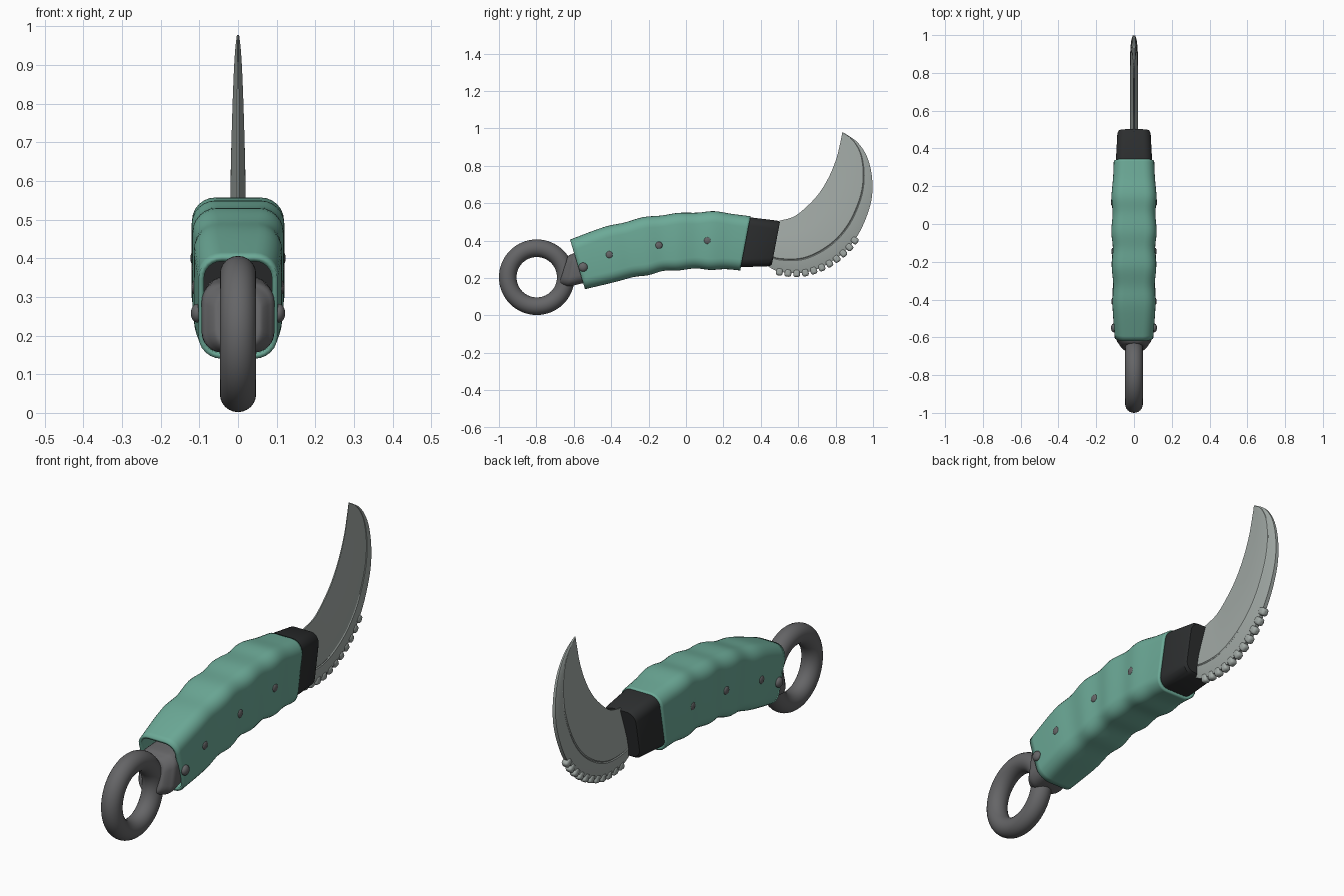
import bpy, bmesh, math
from mathutils import Vector

if "Cube" in bpy.data.objects:
    bpy.data.objects.remove(bpy.data.objects["Cube"])


def material(name, rgb):
    m = bpy.data.materials.new(name)
    m.diffuse_color = (*rgb, 1)
    m.use_nodes = True
    m.node_tree.nodes["Principled BSDF"].inputs["Base Color"].default_value = m.diffuse_color
    return m


GREEN = material("green_grip", (0.15, 0.40, 0.31))
BLACK = material("black_polymer", (0.025, 0.027, 0.028))
STEEL = material("blade_steel", (0.36, 0.40, 0.38))
DARK = material("dark_metal", (0.13, 0.13, 0.135))


def finish(ob, name, mat, angle=35):
    ob.name = name
    ob.data.materials.append(mat)
    bpy.ops.object.select_all(action='DESELECT')
    ob.select_set(True)
    bpy.context.view_layer.objects.active = ob
    bpy.ops.object.shade_smooth_by_angle(angle=math.radians(angle))
    return ob


def spline(rows, steps):
    """Catmull-Rom through rows of numbers."""
    out = []
    for i in range(len(rows) - 1):
        p = [rows[max(0, min(len(rows) - 1, i + k))] for k in (-1, 0, 1, 2)]
        for s in range(steps):
            t = s / steps
            out.append([0.5 * (2 * b + (c - a) * t + (2 * a - 5 * b + 4 * c - d) * t * t
                               + (3 * b - a - 3 * c + d) * t ** 3) for a, b, c, d in zip(*p)])
    return out + [list(rows[-1])]


def loft(name, rings, mat, caps=True, angle=35):
    bm = bmesh.new()
    vs = [[bm.verts.new(p) for p in r] for r in rings]
    n = len(vs[0])
    for a, b in zip(vs, vs[1:]):
        for i in range(n):
            j = (i + 1) % n
            bm.faces.new((a[i], a[j], b[j], b[i]))
    if caps:
        bm.faces.new(vs[0])
        bm.faces.new(vs[-1])
    bmesh.ops.recalc_face_normals(bm, faces=bm.faces)
    me = bpy.data.meshes.new(name)
    bm.to_mesh(me)
    bm.free()
    ob = bpy.data.objects.new(name, me)
    bpy.context.collection.objects.link(ob)
    return finish(ob, name, mat, angle)


def rounded(row, r, inset=0.0):
    """Rounded rectangle between a top and a bottom point, half width hw."""
    ty, tz, by, bz, hw = row
    top, bot = Vector((0, ty, tz)), Vector((0, by, bz))
    mid, up = (top + bot) / 2, (top - bot).normalized()
    hh, hw = (top - bot).length / 2 - inset, hw - inset
    r = min(r, hw * 0.95, hh * 0.95)
    pts = []
    for q, (sx, sz) in enumerate(((1, 1), (-1, 1), (-1, -1), (1, -1))):
        for k in range(7):
            a = math.pi / 2 * (q + k / 6)
            x = sx * (hw - r) + r * math.cos(a)
            z = sz * (hh - r) + r * math.sin(a)
            pts.append(mid + up * z + Vector((x, 0, 0)))
    return pts


# Grip shell: curved, ribbed, open at both ends (top y,z / bottom y,z / half width)
grip = [(-.62, .405, -.54, .14, .102), (-.44, .472, -.38, .178, .114),
        (-.33, .496, -.28, .205, .110), (-.23, .525, -.20, .215, .118),
        (-.13, .534, -.12, .238, .112), (-.04, .548, -.04, .240, .120),
        (.06, .549, .05, .251, .113), (.15, .557, .13, .243, .119),
        (.25, .542, .21, .247, .111), (.345, .53, .29, .24, .107)]
rows = spline(grip, 5)
shell = loft("grip_shell", [rounded(r, .06) for r in rows], GREEN, caps=False)
sol = shell.modifiers.new("thickness", 'SOLIDIFY')
sol.thickness = 0.014
sol.offset = -1

# Dark core inside the grip
loft("grip_core", [rounded(r, .05, .017) for r in rows[3:-3]], BLACK)

# Guard collar in front of the grip
collar = [(.27, .535, .22, .256, .098), (.345, .524, .30, .258, .096),
          (.49, .506, .447, .263, .088), (.502, .498, .459, .271, .081)]
loft("guard_collar", [rounded(r, .045) for r in collar], BLACK)

# Pommel knob joining ring and grip
knob = [(-.635, .305, -.675, .18, .050), (-.630, .318, -.672, .166, .062),
        (-.61, .328, -.645, .158, .080), (-.585, .338, -.61, .158, .094),
        (-.50, .35, -.50, .185, .088)]
loft("pommel_knob", [rounded(r, .05) for r in spline(knob, 4)], DARK, angle=50)

# Finger ring
bpy.ops.mesh.primitive_torus_add(location=(0, -.798, .204), rotation=(0, math.pi / 2, 0),
                                 major_radius=.155, minor_radius=.047,
                                 major_segments=64, minor_segments=24)
finish(bpy.context.object, "finger_ring", DARK, 60)

# Pins on both sides of the grip
for i, (y, z, r, x) in enumerate(((-.55, .258, .024, .106), (-.41, .325, .019, .112),
                                  (-.145, .375, .019, .112), (.115, .40, .019, .115))):
    for s, side in ((1, "right"), (-1, "left")):
        bpy.ops.mesh.primitive_uv_sphere_add(segments=20, ring_count=12, radius=r,
                                             location=(s * x, y, z))
        ob = bpy.context.object
        ob.scale.x = .016 / r if i == 0 else .008 / r
        finish(ob, f"pin_{side}_{i + 1}", DARK, 60)

# Blade: inner edge y,z / outer spine y,z / half thickness
blade = [(.44, .49, .42, .275, .022), (.50, .506, .50, .234, .022),
         (.58, .530, .65, .232, .022), (.66, .595, .80, .300, .022),
         (.72, .665, .91, .415, .021), (.77, .752, .98, .570, .019),
         (.805, .842, .997, .70, .016), (.823, .915, .975, .83, .012),
         (.831, .952, .92, .922, .008), (.835, .977, .842, .977, .003)]
profile = [(0, .12), (.3, .62), (.55, .95), (.74, 1), (.755, .85), (.77, 1), (.9, .8), (1, .45)]
brows = spline(blade, 8)
rings = []
for iy, iz, oy, oz, h in brows:
    side = [(f, h * t) for f, t in profile]
    rings.append([Vector((x, iy + (oy - iy) * f, iz + (oz - iz) * f))
                  for f, x in side + [(f, -x) for f, x in reversed(side)]])
loft("curved_blade", rings, STEEL, angle=28)

# Rounded teeth evenly spaced along the lower part of the spine
spine = [Vector((0, r[2], r[3])) for r in brows]
count, travelled, target = 0, 0.0, 0.0
for a, b in zip(spine[8:], spine[9:]):
    d = b - a
    while target <= travelled + d.length and count < 11:
        p = a + d * ((target - travelled) / d.length)
        bpy.ops.mesh.primitive_cube_add(size=1, location=p,
                                        rotation=(math.atan2(d.z, d.y), 0, 0))
        ob = bpy.context.object
        ob.scale = (.034, .036, .042)
        bpy.ops.object.transform_apply(location=False, rotation=False, scale=True)
        bev = ob.modifiers.new("round", 'BEVEL')
        bev.width, bev.segments = .012, 3
        count += 1
        finish(ob, f"spine_tooth_{count}", STEEL, 40)
        target += .046
    travelled += d.length
